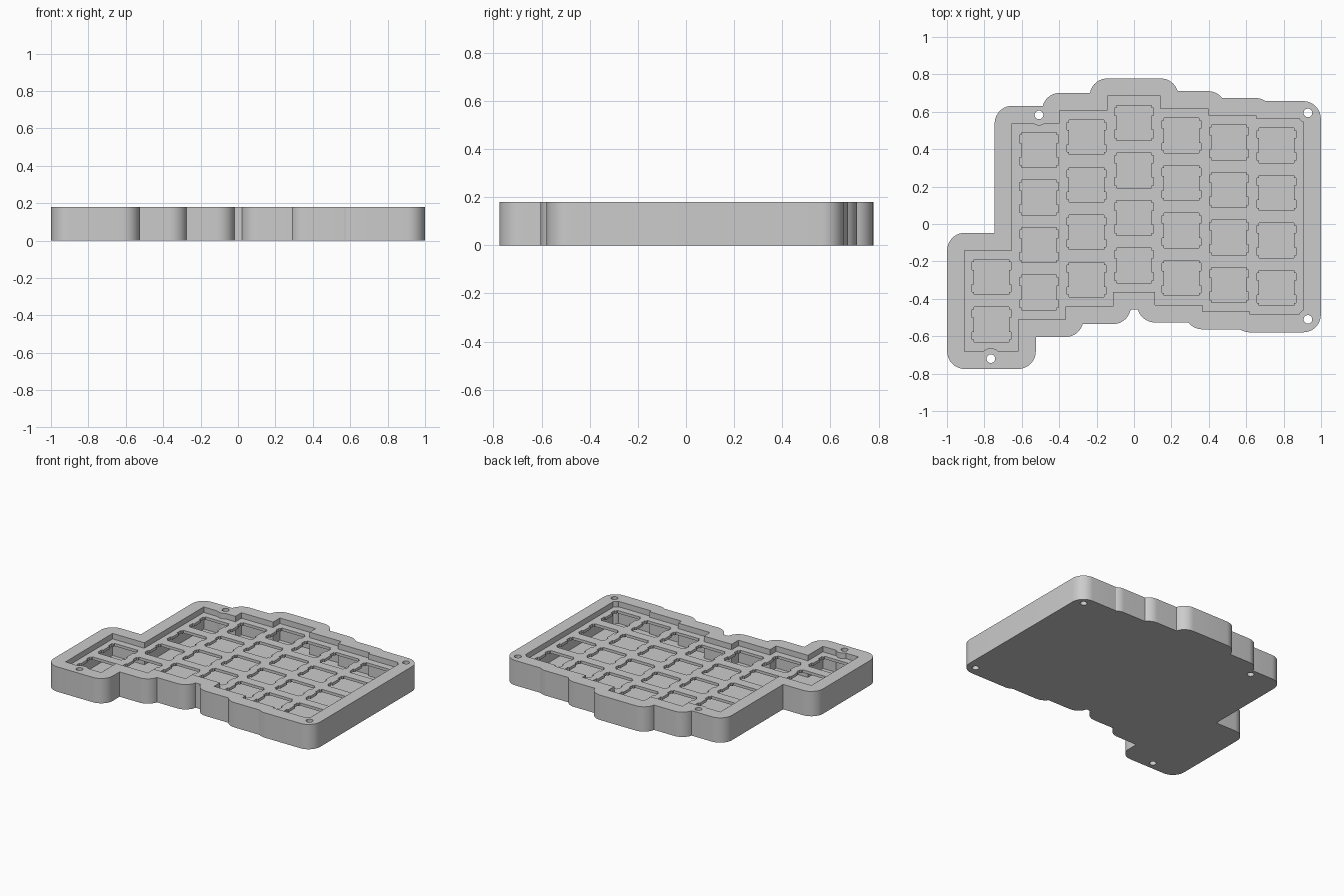
import bpy, bmesh
from math import pi, cos, sin, asin, atan2

if "Cube" in bpy.data.objects:
    bpy.data.objects.remove(bpy.data.objects["Cube"], do_unlink=True)

PITCH = 0.254     # key spacing
MARGIN = 0.143    # key centre to opening edge
WALL = 0.094      # frame width and outer corner radius
# Columns from right hand to left hand: x, y of top key, number of keys
COLUMNS = [(-3 * PITCH, -0.284, 2), (-2 * PITCH, 0.395, 4), (-PITCH, 0.464, 4),
           (0, 0.541, 4), (PITCH, 0.473, 4), (2 * PITCH, 0.436, 4),
           (3 * PITCH, 0.42, 4)]
SCREWS = [(-0.508, 0.583), (-0.765, -0.72), (0.93, 0.594), (0.93, -0.51)]
FLOOR, DECK, TOP = 0.02, 0.14, 0.18

grey = bpy.data.materials.new("matte grey")
grey.use_nodes = True
grey.diffuse_color = (0.6, 0.6, 0.6, 1)
grey.node_tree.nodes["Principled BSDF"].inputs["Base Color"].default_value = (0.6, 0.6, 0.6, 1)


def prism(name, loops, z0, z1):
    """Extrude one or more closed loops into a solid."""
    bm = bmesh.new()
    for loop in loops:
        face = bm.faces.new([bm.verts.new((x, y, z0)) for x, y in loop])
        new = bmesh.ops.extrude_face_region(bm, geom=[face])["geom"]
        verts = [g for g in new if isinstance(g, bmesh.types.BMVert)]
        bmesh.ops.translate(bm, verts=verts, vec=(0, 0, z1 - z0))
    bmesh.ops.recalc_face_normals(bm, faces=bm.faces)
    mesh = bpy.data.meshes.new(name)
    bm.to_mesh(mesh)
    bm.free()
    mesh.materials.append(grey)
    obj = bpy.data.objects.new(name, mesh)
    bpy.context.collection.objects.link(obj)
    return obj


def cut(obj, cutter):
    """Subtract the cutter and discard it."""
    mod = obj.modifiers.new("cut", "BOOLEAN")
    mod.operation, mod.solver, mod.object = "DIFFERENCE", "EXACT", cutter
    bpy.context.view_layer.update()
    bpy.context.view_layer.objects.active = obj
    bpy.ops.object.modifier_apply(modifier=mod.name)
    bpy.data.objects.remove(cutter, do_unlink=True)


def circle(centre, radius, sides=32):
    return [(centre[0] + radius * cos(2 * pi * i / sides),
             centre[1] + radius * sin(2 * pi * i / sides)) for i in range(sides)]


def stepped_edge(ends, side):
    """Staircase along the columns; the column reaching furthest wins a boundary."""
    pts = [(ends[0][0] - MARGIN, ends[0][1])]
    for (xa, ya), (xb, yb) in zip(ends, ends[1:]):
        x = xa + MARGIN if side * ya > side * yb else xb - MARGIN
        pts += [(x, ya), (x, yb)]
    return pts + [(ends[-1][0] + MARGIN, ends[-1][1])]


def rounded_offset(pts, r, segments=10):
    """Grow a counter-clockwise square-cornered loop by r, rounding outer corners."""
    out = []
    for i, (x, y) in enumerate(pts):
        px, py = pts[i - 1]
        nx, ny = pts[(i + 1) % len(pts)]
        before, after = abs(x - px) + abs(y - py), abs(nx - x) + abs(ny - y)
        ux, uy = (x - px) / before, (y - py) / before
        vx, vy = (nx - x) / after, (ny - y) / after
        if ux * vy - uy * vx > 0:
            # Short steps swallow part of the corner arc
            start = atan2(-ux, uy)
            end = start + pi / 2
            if before < r:
                start += asin((r - before) / r)
            if after < r:
                end -= asin((r - after) / r)
            for k in range(segments + 1):
                a = start + (end - start) * k / segments
                out.append((x + r * cos(a), y + r * sin(a)))
        elif before >= r and after >= r:
            out.append((x + r * (uy + vy), y - r * (ux + vx)))
    return out


def key_cutout(cx, cy):
    """Square switch hole with two clip notches on each side."""
    h, w, lo, hi = 0.0933, 0.105, 0.0387, 0.08
    half = [(h, -h), (h, -hi), (w, -hi), (w, -lo), (h, -lo),
            (h, lo), (w, lo), (w, hi), (h, hi), (h, h)]
    return [(cx + s * x, cy + s * y) for s in (1, -1) for x, y in half]


# Outlines of the opening and the case
lower = stepped_edge([(x, y - (n - 1) * PITCH - MARGIN) for x, y, n in COLUMNS], -1)
upper = stepped_edge([(x, y + MARGIN) for x, y, n in COLUMNS], 1)
opening = lower + upper[::-1]
outline = rounded_offset(opening, WALL)


def screw_holes():
    return prism("screw_cutter", [circle(s, 0.023) for s in SCREWS], -1, 1)


# Floor, hollow body and raised rim
parts = []
for name, z0, z1 in (("bottom_plate", 0, FLOOR), ("body_frame", FLOOR, DECK),
                     ("top_frame", DECK, TOP)):
    part = prism(name, [outline], z0, z1)
    if name != "bottom_plate":
        cavity = prism("cavity_cutter", [opening], -0.5, 0.5)
        cut(cavity, prism("screw_boss", [circle(s, 0.056) for s in SCREWS], -1, 1))
        cut(part, cavity)
    cut(part, screw_holes())
    parts.append(part)

# Recessed plate with the key holes
plate = prism("switch_plate", [opening], DECK - 0.02, DECK)
keys = [key_cutout(x, y - row * PITCH) for x, y, n in COLUMNS for row in range(n)]
cut(plate, prism("key_cutter", keys, -0.5, 0.5))
parts.append(plate)

# Smooth the rounded corners, keep the edges crisp
bpy.ops.object.select_all(action="DESELECT")
for part in parts:
    part.select_set(True)
bpy.context.view_layer.objects.active = plate
bpy.ops.object.shade_smooth_by_angle(angle=pi / 6)
